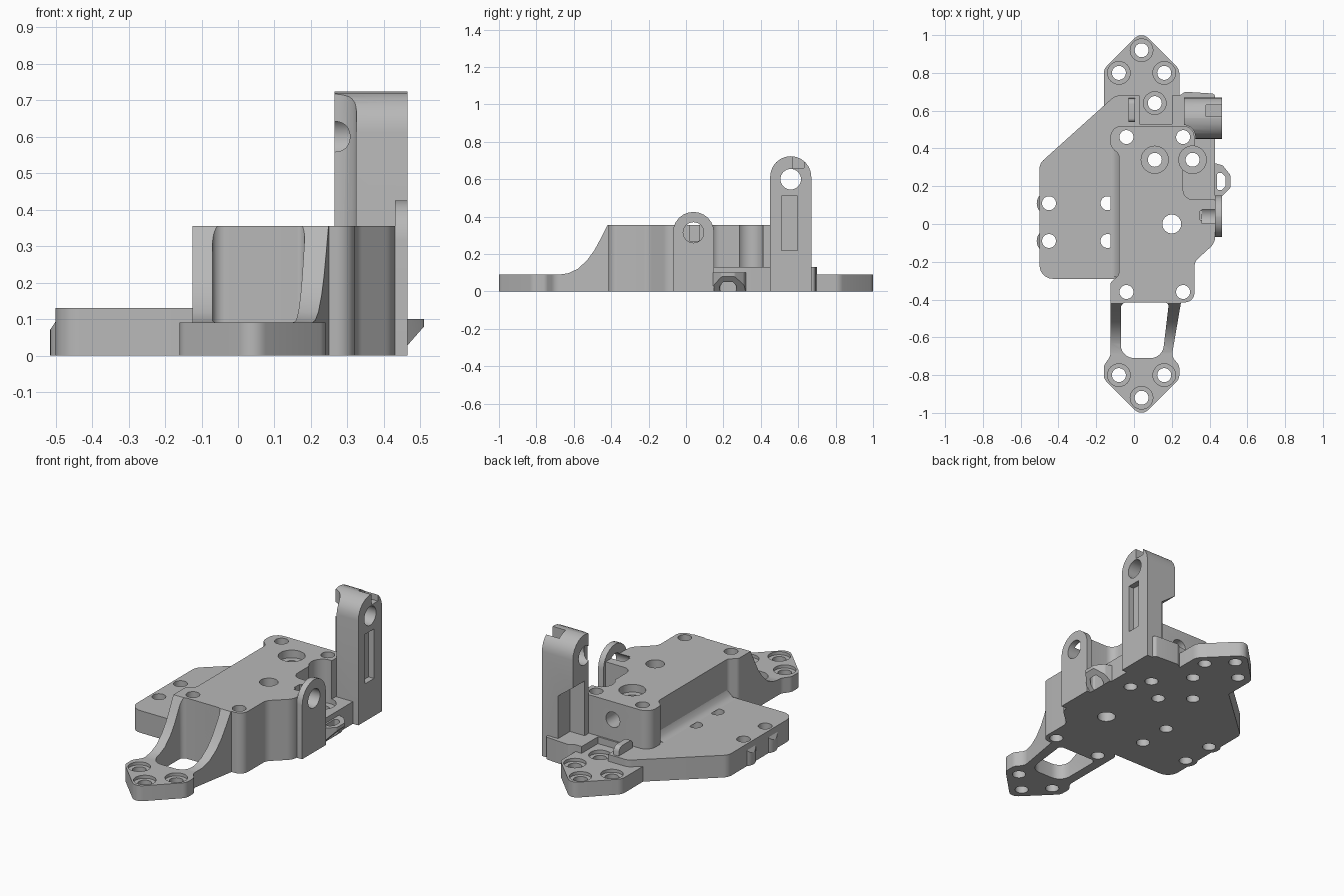
import bpy
import bmesh
import math
from mathutils import Vector

if "Cube" in bpy.data.objects:
    bpy.data.objects.remove(bpy.data.objects["Cube"], do_unlink=True)

grey = bpy.data.materials.new("plain_grey")
grey.use_nodes = True
grey.diffuse_color = (0.48, 0.48, 0.48, 1)
grey.node_tree.nodes["Principled BSDF"].inputs["Base Color"].default_value = grey.diffuse_color


def rounded(points, steps=6):
    """Outline with an arc at each corner that has a radius (a, b, r)."""
    out = []
    for i, p in enumerate(points):
        here, r = Vector(p[:2]), p[2] if len(p) > 2 else 0
        if not r:
            out.append(here)
            continue
        u = (Vector(points[i - 1][:2]) - here).normalized()
        v = (Vector(points[(i + 1) % len(points)][:2]) - here).normalized()
        half = u.angle(v) / 2
        centre = here + (u + v).normalized() * r / math.sin(half)
        a = here + u * r / math.tan(half) - centre
        b = here + v * r / math.tan(half) - centre
        turn = math.atan2(a.x * b.y - a.y * b.x, a.dot(b))
        for k in range(steps + 1):
            t = turn * k / steps
            c, s = math.cos(t), math.sin(t)
            out.append(centre + Vector((a.x * c - a.y * s, a.x * s + a.y * c)))
    return out


def prism(name, points, low, high, axis="z"):
    place = {"x": lambda a, b, h: (h, a, b),
             "y": lambda a, b, h: (a, h, b),
             "z": lambda a, b, h: (a, b, h)}[axis]
    bm = bmesh.new()
    outline = rounded(points)
    rings = [[bm.verts.new(place(p[0], p[1], h)) for p in outline] for h in (low, high)]
    bm.faces.new(rings[0])
    bm.faces.new(rings[1])
    for i in range(len(outline)):
        j = (i + 1) % len(outline)
        bm.faces.new((rings[0][i], rings[0][j], rings[1][j], rings[1][i]))
    bmesh.ops.recalc_face_normals(bm, faces=bm.faces)
    mesh = bpy.data.meshes.new(name)
    bm.to_mesh(mesh)
    bm.free()
    mesh.materials.append(grey)
    obj = bpy.data.objects.new(name, mesh)
    bpy.context.collection.objects.link(obj)
    return obj


def box(name, a0, a1, b0, b1, low, high, axis="z"):
    return prism(name, [(a0, b0), (a1, b0), (a1, b1), (a0, b1)], low, high, axis)


def rod(a, b, r, low, high, axis="z"):
    ring = [(a + r * math.cos(t * math.pi / 16), b + r * math.sin(t * math.pi / 16))
            for t in range(32)]
    return prism("rod", ring, low, high, axis)


def combine(target, tools, operation="DIFFERENCE"):
    for tool in tools:
        mod = target.modifiers.new("cut", "BOOLEAN")
        mod.operation, mod.solver, mod.object = operation, "EXACT", tool
    graph = bpy.context.evaluated_depsgraph_get()
    graph.update()
    mesh = bpy.data.meshes.new_from_object(target.evaluated_get(graph))
    target.modifiers.clear()
    target.data = mesh


# Stepped base plate and raised centre block
base = prism("base_plate", [
    (-.5, -.29, .07), (.3, -.29), (.3, -.2), (.42, -.06), (.43, .1), (.43, .69, .02),
    (.27, .7, .02), (.24, .68), (-.1, .68, .06), (-.5, .32, .06)], 0, .13)
block = prism("centre_block", [
    (-.125, -.415, .04), (.32, -.415, .05), (.32, -.2, .06), (.43, -.1, .08), (.43, .13),
    (.26, .13, .05), (.26, .38, .02), (.32, .4, .03), (.32, .52, .06), (-.125, .52, .06),
    (-.125, .41, .05), (-.08, .37, .03), (-.08, -.27, .03), (-.125, -.31, .03)], 0, .355)
fillet = prism("block_fillet", [
    (-.06, .12), (-.125, .13), (-.11, .134), (-.092, .148), (-.08, .175), (-.06, .175)],
    -.28, .39, "y")

# Pointed rear foot and sweeping front arm
rear = prism("rear_foot", [
    (-.16, .55), (.24, .55), (.24, .82, .06), (.04, 1.02, .05), (-.16, .82, .06)], 0, .09)
arm = prism("front_arm", [
    (-.125, -.35), (-.125, -.7, .05), (-.16, -.75, .04), (-.16, -.82, .05),
    (.04, -1.02, .05), (.24, -.82, .05), (.24, -.75, .04), (.2, -.7, .05), (.26, -.35)], 0, .5)
sweep = prism("arm_sweep", [
    (-1.1, -.1), (-1.1, .09), (-.68, .09), (-.63, .097), (-.58, .12), (-.53, .165),
    (-.49, .22), (-.455, .285), (-.42, .355), (-.3, .355), (-.3, -.1)], -.5, .5, "x")
window = prism("arm_window", [
    (-.07, -.415, .03), (.185, -.415, .02), (.15, -.71, .07), (-.07, -.71, .07)], -.1, 1)
combine(arm, [sweep], "INTERSECT")
combine(arm, [window])

# Edge bosses on the side plate
bosses = []
for y in (.11, -.09):
    boss = prism("edge_boss", [(-.4, 0), (-.4, .1), (-.495, .1), (-.515, .07), (-.515, 0)],
                 y - .05, y + .05, "y")
    limit = rod(-.45, y, .065, -.1, .2)
    combine(boss, [limit], "INTERSECT")
    bosses.append(boss)
    bpy.data.objects.remove(limit)

# Screw holes shared by the body parts
cutters = []
feet = [(.04, .92), (-.08, .8), (.16, .8)]
feet += [(x, -y) for x, y in feet]
small = feet + [(x, y) for x in (-.45, -.14) for y in (.11, -.09)]
small += [(x, y) for x in (-.04, .26) for y in (.46, -.36)]
small += [(.11, .34), (.31, .34), (.11, .64)]
cutters += [rod(x, y, .037, -.1, 1) for x, y in small]
cutters += [rod(x, y, .06, .072, 1) for x, y in feet]
cutters += [rod(.2, 0, .05, -.1, 1), rod(.11, .34, .072, .31, 1),
            rod(.31, .34, .073, .1, 1), rod(.11, .64, .06, .07, 1)]
cutters += [rod(.11, .25, .045, .4, .7, "y"),
            box("rear_pocket", .03, .2, .53, .75, .09, 1),
            box("side_slot", .35, .5, .02, .07, .27, 1)]
for part in [base, block, rear, arm] + bosses:
    combine(part, cutters)

# Tall post with pivot hole, side slot and clearances
post = prism("tall_post", [(.45, 0), (.67, 0), (.67, .723, .1099), (.45, .723, .1099)],
             .265, .465, "x")
post_cuts = [rod(.56, .6, .055, 0, 1, "x"),
             box("post_slot", .51, .595, .22, .51, .43, .6, "x"),
             rod(.26, .46, .065, .12, 1), rod(.26, .46, .037, -.1, 1),
             rod(.265, .6, .025, .4, .6, "y"),
             box("top_notch", .38, .5, .57, .63, .66, .8),
             prism("inner_relief", [(.2, .13), (.36, .13), (.36, .38), (.2, .5)], .56, .8, "y")]
combine(post, post_cuts)

# Rounded side ear
ear = prism("side_ear", [(-.07, 0), (.15, 0), (.15, .425, .1099), (-.07, .425, .1099)],
            .43, .465, "x")
ear_hole = rod(.04, .315, .055, .36, .6, "x")
combine(ear, [ear_hole])
combine(block, [ear_hole])

# Small tie loop between ear and post
loop = prism("tie_loop", [(.42, 0), (.44, 0), (.51, .08), (.51, .1), (.42, .1)], .1, .4, "y")
loop_outline = prism("loop_outline", [
    (.4, .14), (.46, .14, .02), (.51, .19, .02), (.51, .26, .02), (.47, .31, .02), (.4, .33)],
    -.1, .2)
loop_hole = prism("loop_hole", [
    (.44, .18, .01), (.465, .18, .01), (.485, .2, .01), (.485, .25, .01),
    (.465, .27, .01), (.44, .27, .01)], -.1, .2)
combine(loop, [loop_outline], "INTERSECT")
combine(loop, [loop_hole])
combine(base, [loop_hole])

# Arched rib behind the block
rib = prism("rear_rib", [(.54, .1), (.67, .1), (.66, .18, .03), (.54, .18, .02)], -.03, .005, "x")

# Remove cutting shapes and smooth the curved walls
for tool in cutters + post_cuts + [sweep, window, ear_hole, loop_outline, loop_hole]:
    bpy.data.objects.remove(tool)
bpy.ops.object.select_all(action="DESELECT")
for part in [base, block, fillet, rear, arm, post, ear, loop, rib] + bosses:
    part.select_set(True)
    bpy.context.view_layer.objects.active = part
bpy.ops.object.shade_smooth_by_angle(angle=math.radians(30))
